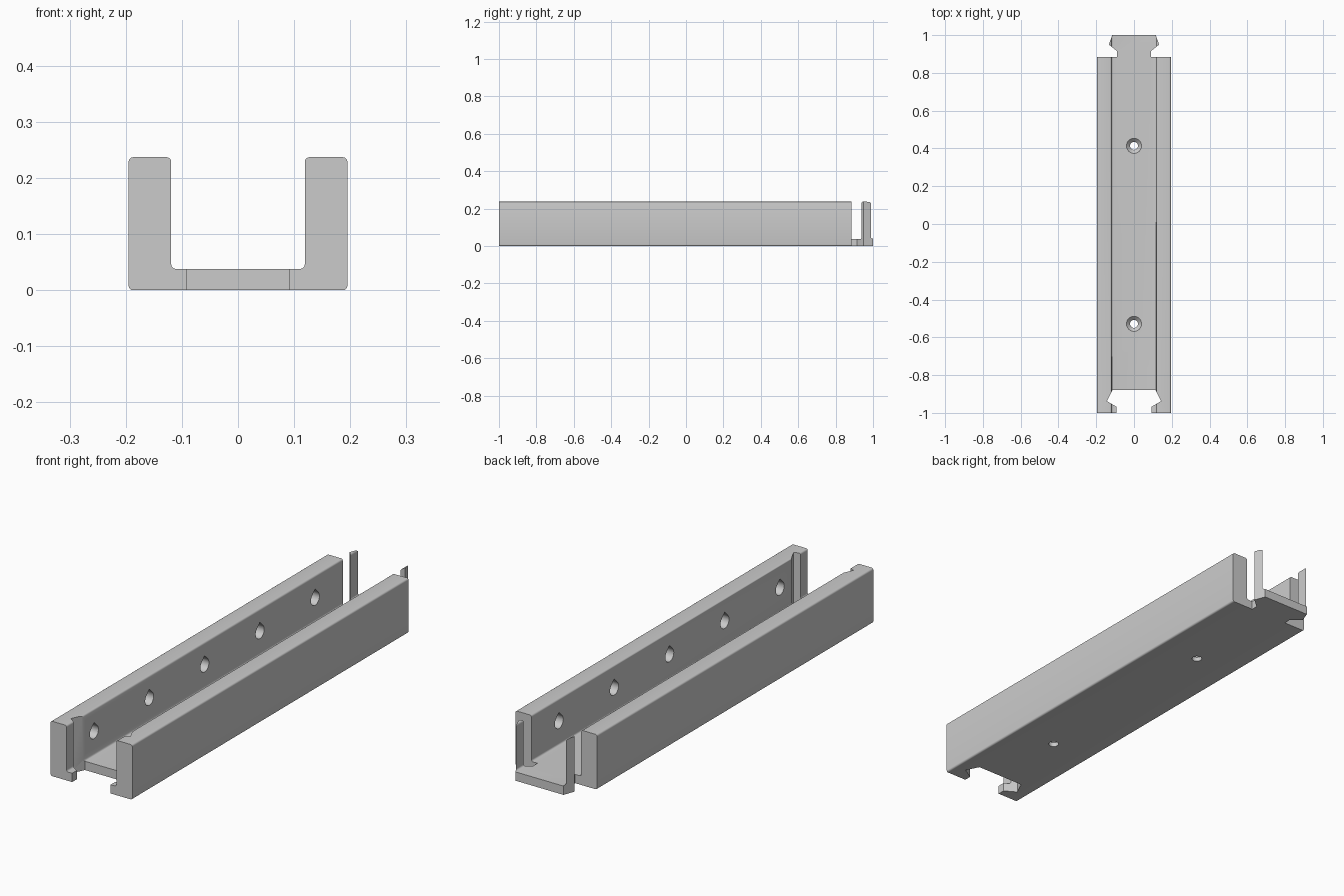
import bpy, bmesh
from math import pi, sin, cos
from mathutils import Vector

if "Cube" in bpy.data.objects:
    bpy.data.objects.remove(bpy.data.objects["Cube"], do_unlink=True)

LENGTH = 1.885            # walled length, tab excluded
WALL_X, INNER_X = 0.195, 0.119
FLOOR_Z, TOP_Z = 0.038, 0.237

grey = bpy.data.materials.new("light_grey")
grey.use_nodes = True
grey.diffuse_color = (0.6, 0.6, 0.6, 1)
grey.node_tree.nodes["Principled BSDF"].inputs["Base Color"].default_value = grey.diffuse_color


def add_prism(bm, points, direction):
    """Extrude a closed outline along a direction."""
    face = bm.faces.new([bm.verts.new(p) for p in points])
    moved = bmesh.ops.extrude_face_region(bm, geom=[face])["geom"]
    verts = [g for g in moved if isinstance(g, bmesh.types.BMVert)]
    bmesh.ops.translate(bm, verts=verts, vec=direction)


def finish(bm, name):
    bmesh.ops.recalc_face_normals(bm, faces=bm.faces)
    mesh = bpy.data.meshes.new(name)
    bm.to_mesh(mesh)
    bm.free()
    mesh.materials.append(grey)
    obj = bpy.data.objects.new(name, mesh)
    bpy.context.collection.objects.link(obj)
    return obj


def mirrored(half):
    return half + [(-x, v) for x, v in reversed(half)]


# U-shaped channel with rounded long edges
bm = bmesh.new()
section = mirrored([(WALL_X, 0), (WALL_X, TOP_Z), (INNER_X, TOP_Z), (INNER_X, FLOOR_Z)])
add_prism(bm, [(x, -1.1, z) for x, z in section], (0, 2.2, 0))
long_edges = [e for e in bm.edges if abs(e.verts[0].co.y - e.verts[1].co.y) > 1]
bmesh.ops.bevel(bm, geom=long_edges, offset=0.008, segments=4, profile=0.5, affect="EDGES")
channel = finish(bm, "channel")

# Plan outline: dovetail tab at the back, matching socket at the front
bm = bmesh.new()
back = 1 - 2 + LENGTH
plan = mirrored([(0.115, 1), (0.133, 0.95), (0.09, 0.915), (0.09, back),
                 (0.25, back), (0.25, -1), (0.092, -1), (0.092, -0.968),
                 (0.143, -0.938), (0.115, -0.88)])
add_prism(bm, [(x, y, -0.1) for x, y in plan], (0, 0, 0.5))
outline = finish(bm, "outline_cutter")

# Teardrop sockets, sunk into both inner walls
bm = bmesh.new()
radius, mid_z, reach = 0.029, (FLOOR_Z + TOP_Z) / 2, 0.178
for i in range(5):
    y = -1 + LENGTH * (i + 0.5) / 5
    arc = [pi * (0.75 + 1.5 * k / 24) for k in range(25)]
    drop = [(-reach, y + radius * cos(a), mid_z + radius * sin(a)) for a in arc]
    drop.append((-reach, y, mid_z + radius * 2 ** 0.5))
    add_prism(bm, drop, (2 * reach, 0, 0))
sockets = finish(bm, "socket_cutter")

# Countersunk screw holes in the floor
bm = bmesh.new()
for part in (1, 3):
    y = -1 + LENGTH * part / 4
    rings = []
    for r, z in [(0.021, -0.02), (0.021, 0.019), (0.04, FLOOR_Z), (0.04, 0.06)]:
        rings.append([bm.verts.new((r * cos(a), y + r * sin(a), z))
                      for a in (2 * pi * k / 32 for k in range(32))])
    for low, high in zip(rings, rings[1:]):
        for k in range(32):
            n = (k + 1) % 32
            bm.faces.new((low[k], low[n], high[n], high[k]))
    bm.faces.new(rings[0])
    bm.faces.new(rings[-1])
screws = finish(bm, "screw_cutter")

# Apply the cuts and discard the cutters
bpy.ops.object.select_all(action="DESELECT")
bpy.context.view_layer.objects.active = channel
channel.select_set(True)
for cutter, mode in [(outline, "INTERSECT"), (sockets, "DIFFERENCE"), (screws, "DIFFERENCE")]:
    cutter.hide_render = True
    mod = channel.modifiers.new(cutter.name, "BOOLEAN")
    mod.operation = mode
    mod.solver = "EXACT"
    mod.object = cutter
    bpy.ops.object.modifier_apply(modifier=mod.name)
    bpy.data.objects.remove(cutter, do_unlink=True)

bpy.ops.object.shade_smooth_by_angle(angle=pi / 6)
